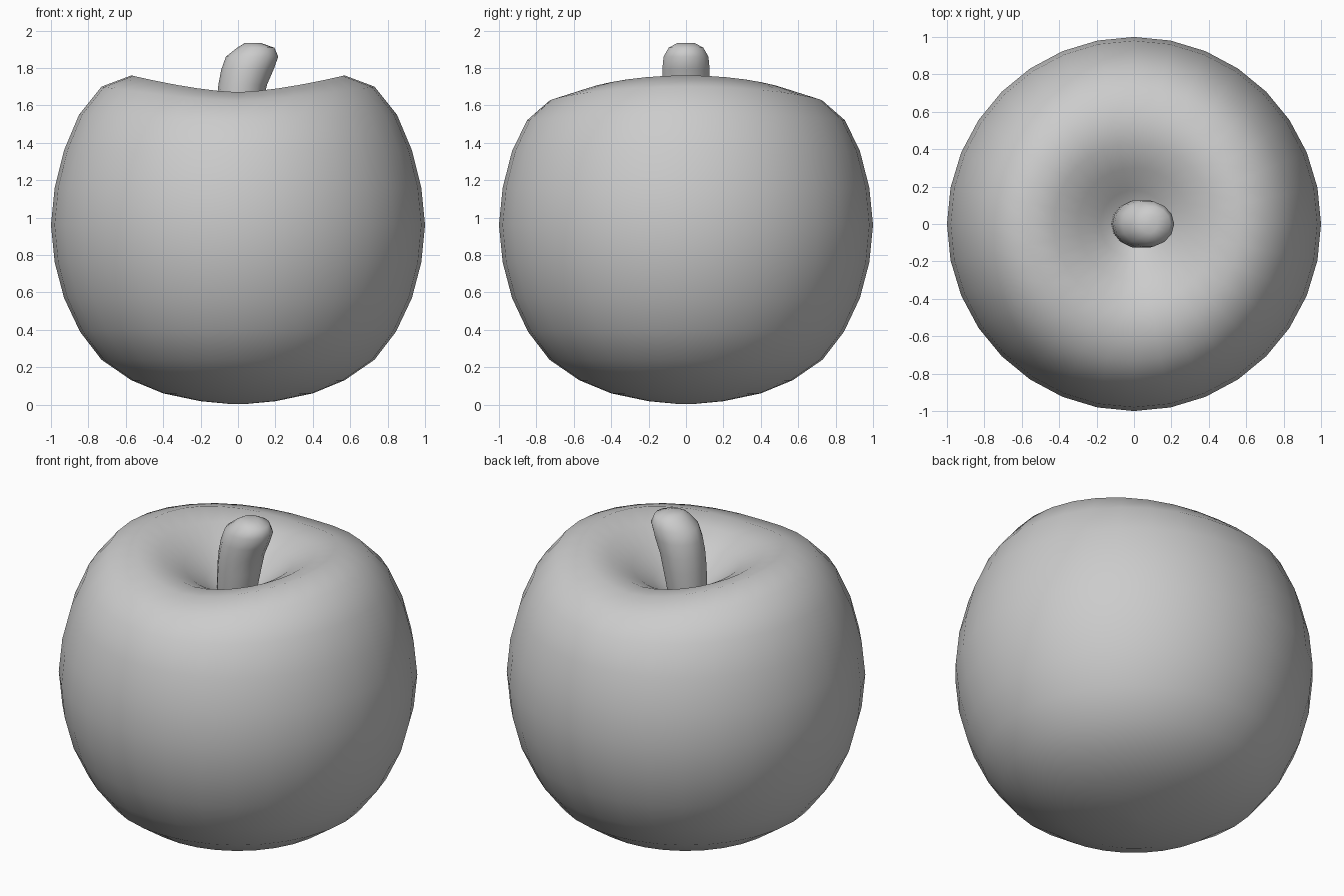
import bpy, bmesh, math

if "Cube" in bpy.data.objects:
    bpy.data.objects.remove(bpy.data.objects["Cube"])


def loft(name, rings, n):
    """Skin closed rings of points, capping both ends with a fan."""
    bm = bmesh.new()
    loops = [[bm.verts.new(p) for p in ring] for ring in rings]
    for a, b in zip(loops, loops[1:]):
        for i in range(n):
            j = (i + 1) % n
            bm.faces.new((a[i], a[j], b[j], b[i]))
    for loop in (loops[0], loops[-1]):
        c = bm.verts.new([sum(v.co[k] for v in loop) / n for k in range(3)])
        for i in range(n):
            bm.faces.new((loop[i], loop[(i + 1) % n], c))
    bmesh.ops.recalc_face_normals(bm, faces=bm.faces)
    me = bpy.data.meshes.new(name)
    bm.to_mesh(me)
    bm.free()
    for p in me.polygons:
        p.use_smooth = True
    ob = bpy.data.objects.new(name, me)
    bpy.context.collection.objects.link(ob)
    return ob


# Fruit body: radius, height along x, height along y (rim is higher at the sides)
profile = [
    (0.04, 0.003, 0.003), (0.20, 0.018, 0.018), (0.40, 0.06, 0.06),
    (0.57, 0.13, 0.13), (0.73, 0.24, 0.24), (0.845, 0.39, 0.39),
    (0.93, 0.57, 0.57), (0.98, 0.76, 0.76), (1.0, 0.96, 0.96),
    (0.98, 1.16, 1.16), (0.93, 1.36, 1.355), (0.85, 1.55, 1.52),
    (0.73, 1.70, 1.625), (0.57, 1.76, 1.67), (0.43, 1.715, 1.655),
    (0.30, 1.64, 1.595), (0.18, 1.54, 1.51), (0.08, 1.46, 1.45),
    (0.02, 1.44, 1.44),
]
N = 32
body = []
for r, zx, zy in profile:
    ring = []
    for i in range(N):
        t = 2 * math.pi * i / N
        w = abs(math.cos(t)) ** 1.5
        ring.append((r * math.cos(t), r * math.sin(t), zy + (zx - zy) * w))
    body.append(ring)
loft("fruit_body", body, N)

# Stem leaning to +x: centre x, centre z, x radius, y radius
stem_rings = [
    (-0.02, 1.38, 0.10, 0.10), (-0.005, 1.50, 0.115, 0.115),
    (0.01, 1.62, 0.125, 0.125), (0.025, 1.71, 0.13, 0.13),
    (0.05, 1.79, 0.14, 0.13), (0.075, 1.86, 0.14, 0.123),
    (0.095, 1.908, 0.10, 0.095), (0.08, 1.932, 0.045, 0.05),
]
M = 14
stem = [[(cx + rx * math.cos(2 * math.pi * i / M),
          ry * math.sin(2 * math.pi * i / M), cz) for i in range(M)]
        for cx, cz, rx, ry in stem_rings]
loft("stem", stem, M)
